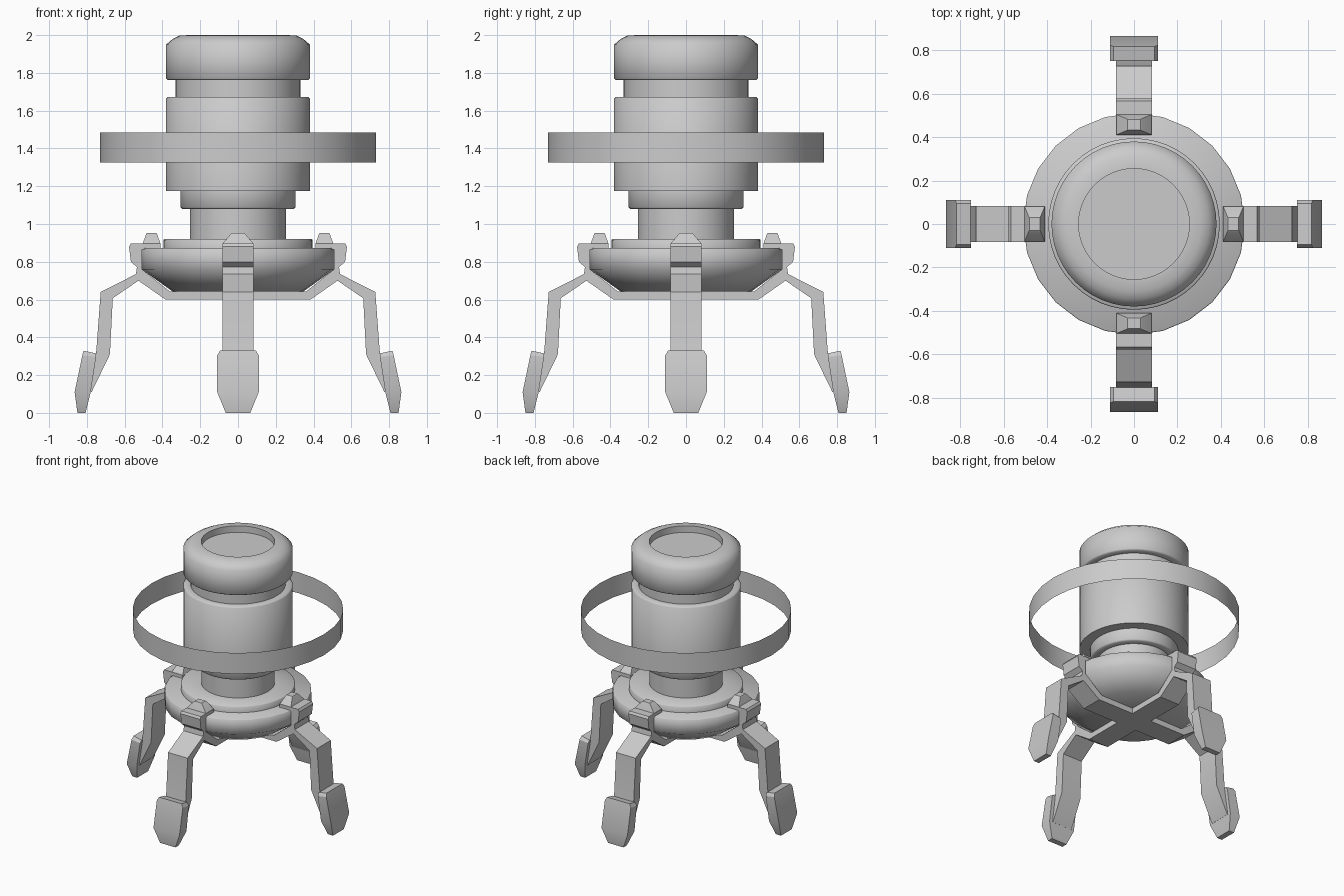
import bpy, bmesh
from math import sin, cos, pi, radians
from mathutils import Matrix

if "Cube" in bpy.data.objects:
    bpy.data.objects.remove(bpy.data.objects["Cube"])


def loft(name, sections, turn=0.0, caps=True, smooth=30):
    """Skin a list of point loops into one mesh, turned about z."""
    bm = bmesh.new()
    rings = [[bm.verts.new(p) for p in s] for s in sections]
    n = len(rings[0])
    for a, b in zip(rings, rings[1:]):
        for i in range(n):
            j = (i + 1) % n
            bm.faces.new((a[i], a[j], b[j], b[i]))
    if caps:
        bm.faces.new(rings[0])
        bm.faces.new(rings[-1])
    bmesh.ops.recalc_face_normals(bm, faces=bm.faces)
    bmesh.ops.transform(bm, matrix=Matrix.Rotation(turn, 4, 'Z'), verts=bm.verts)
    me = bpy.data.meshes.new(name)
    bm.to_mesh(me)
    bm.free()
    ob = bpy.data.objects.new(name, me)
    bpy.context.collection.objects.link(ob)
    bpy.ops.object.select_all(action='DESELECT')
    bpy.context.view_layer.objects.active = ob
    ob.select_set(True)
    bpy.ops.object.shade_smooth_by_angle(angle=radians(smooth))
    return ob


def lathe(name, profile, sides, caps=True):
    rings = [[(r * cos(2 * pi * i / sides), r * sin(2 * pi * i / sides), z)
              for i in range(sides)] for r, z in profile]
    return loft(name, rings, caps=caps, smooth=60)


def rect(x0, x1, hw, z0, z1=None):
    z1 = z0 if z1 is None else z1
    return [(x0, -hw, z0), (x1, -hw, z1), (x1, hw, z1), (x0, hw, z0)]


# Stepped canister with a recessed top
lathe("canister", [
    (.255, .90), (.255, 1.08), (.297, 1.08), (.305, 1.088), (.305, 1.175),
    (.38, 1.175), (.38, 1.665), (.372, 1.673), (.33, 1.673), (.33, 1.762),
    (.372, 1.762), (.38, 1.77), (.38, 1.95), (.345, 1.98), (.31, 1.998),
    (.255, 2.0), (.255, 1.95)], 48)

# Flange and base dish
lathe("flange", [(.395, .86), (.395, .915), (.39, .92), (.2, .92)], 48)
lathe("base_dish", [(.345, .642), (.51, .76), (.51, .868), (.505, .872)], 24)

# Thin open hoop around the canister
lathe("hoop", [(.73, 1.325), (.73, 1.485)], 32, caps=False)

# Hub where the four straps cross
W = .083
loft("strap_hub", [rect(-W, W, W, .60), rect(-W, W, W, .642)])

# Side profile of strap, rim clamp and leg
leg = [(W, .60), (.384, .60), (.527, .70), (.663, .607), (.678, .31),
       (.775, .11), (.79, .12), (.75, .33), (.727, .64), (.54, .735),
       (.535, .772), (.567, .80), (.577, .88), (.567, .897), (.41, .897),
       (.41, .866), (.508, .866), (.508, .76), (.36, .642), (W, .642)]

for k, side in enumerate(("right", "back", "left", "front")):
    t = k * pi / 2
    loft(side + "_leg", [[(x, y, z) for x, z in leg] for y in (-W, W)], t)
    loft(side + "_foot", [
        rect(.807, .85, .065, 0), rect(.78, .865, .11, .11),
        rect(.752, .824, .11, .295, .305), rect(.75, .818, .095, .315, .329)], t)
    loft(side + "_clamp_knob", [
        rect(.41, .505, W, .895), rect(.428, .487, .04, .945),
        rect(.433, .482, .03, .953)], t)
